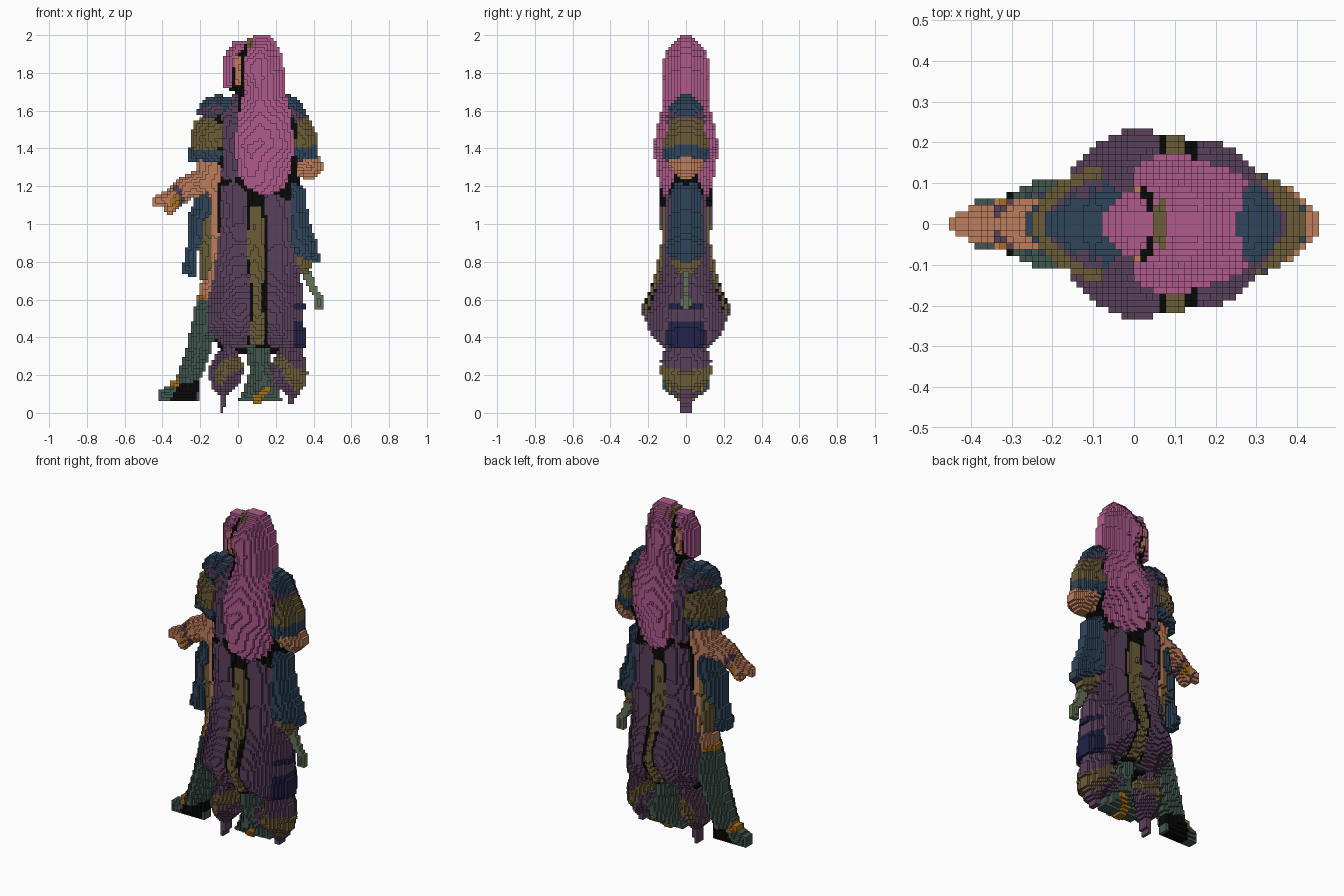
import bpy, bmesh, math
from mathutils import Vector
from mathutils.geometry import intersect_point_line

if "Cube" in bpy.data.objects:
    bpy.data.objects.remove(bpy.data.objects["Cube"])

S = 1 / 64          # voxel size


def material(name, rgb):
    m = bpy.data.materials.new(name)
    m.use_nodes = True
    m.diffuse_color = (*rgb, 1)
    m.node_tree.nodes["Principled BSDF"].inputs["Base Color"].default_value = (*rgb, 1)
    return m


pink = material("rose pink", (.43, .105, .26))
purple = material("dark plum", (.10, .053, .105))
gold = material("dull gold", (.152, .11, .042))
blue = material("slate blue", (.028, .06, .105))
teal = material("grey teal", (.055, .092, .08))
skin = material("tan skin", (.52, .21, .11))
black = material("near black", (.003, .003, .003))
navy = material("navy", (.016, .017, .065))
orange = material("amber", (.39, .16, .008))
sage = material("sage", (.13, .17, .10))

cells = {}          # (column, row) -> (part name, distance to the part's edge)
parts = {}          # part name -> (material, fullness)


def inside(x, z, pts):
    hit = False
    for (x0, z0), (x1, z1) in zip(pts, pts[1:] + pts[:1]):
        if (z0 > z) != (z1 > z) and x < (x1 - x0) * (z - z0) / (z1 - z0) + x0:
            hit = not hit
    return hit


def edge_distance(x, z, pts):
    p, best = Vector((x, z, 0)), 9
    for a, b in zip(pts, pts[1:] + pts[:1]):
        a, b = Vector((*a, 0)), Vector((*b, 0))
        q, t = intersect_point_line(p, a, b)
        q = a + (b - a) * min(1, max(0, t))
        best = min(best, (p - q).length)
    return best


def part(name, mat, pts, full=1.0):
    """Rasterise a front outline; later parts replace earlier ones."""
    parts[name] = (mat, full)
    xs, zs = [p[0] for p in pts], [p[1] for p in pts]
    for i in range(math.floor(min(xs) / S), math.ceil(max(xs) / S)):
        for k in range(max(0, math.floor(min(zs) / S)), math.ceil(max(zs) / S)):
            x, z = (i + .5) * S, (k + .5) * S
            if inside(x, z, pts):
                cells[i, k] = (name, edge_distance(x, z, pts))


# Dark lining that shows in the seams
part("lining", black, [(-.15, 1.62), (.02, 1.7), (.27, 1.66), (.33, 1.58), (.33, 1.2), (.34, 1.0), (.32, .75),
                       (.34, .36), (.3, .31), (-.08, .31), (-.13, .4), (-.14, .7), (-.17, 1.0), (-.12, 1.3)], .95)
part("hood_lining", black, [(-.04, 1.7), (.06, 1.68), (.08, 1.98), (.02, 1.97), (-.03, 1.88)], .9)

# Far leg, boot and hanging cloths
part("cloak_right", blue, [(-.2, 1.2), (-.14, 1.2), (-.15, .92), (-.21, .88), (-.22, .72), (-.3, .73),
                           (-.27, .9), (-.26, 1.05)], 1.3)
part("cloak_trim", gold, [(-.18, 1.02), (-.14, 1.05), (-.15, .7), (-.2, .7), (-.2, .85)], 1.1)
part("thigh", skin, [(-.15, 1.18), (-.11, 1.2), (-.1, .9), (-.13, .6), (-.21, .6), (-.2, .68), (-.15, .72),
                     (-.14, .9)])
part("boot_right", teal, [(-.22, .6), (-.14, .6), (-.13, .38), (-.16, .27), (-.2, .17), (-.2, .07), (-.42, .065),
                          (-.43, .11), (-.33, .17), (-.28, .32), (-.25, .45)], .9)
part("boot_cuff", orange, [(-.22, .63), (-.14, .61), (-.14, .585), (-.22, .595)])
part("boot_heel", black, [(-.32, .15), (-.2, .17), (-.22, .065), (-.36, .065)], .8)
part("boot_buckle", orange, [(-.36, .17), (-.32, .18), (-.31, .14), (-.35, .14)])

# Near cloak and sheath
part("sheath", sage, [(.33, .77), (.38, .76), (.42, .66), (.46, .6), (.46, .55), (.4, .55), (.4, .62),
                      (.35, .7)], .4)
part("cloak_left", blue, [(.28, 1.22), (.35, 1.2), (.38, 1.0), (.42, .9), (.44, .8), (.38, .79), (.29, .82),
                          (.28, 1.0)], 1.35)
part("cloak_hem", gold, [(.29, .83), (.4, .81), (.37, .74), (.33, .73)], 1.2)

# Skirt lobes and centre panel
part("skirt_right", purple, [(0, 1.22), (.04, 1.17), (.05, 1.05), (.04, .85), (.07, .6), (.05, .35), (-.08, .35),
                             (-.15, .44), (-.16, .58), (-.13, .72), (-.1, .95), (-.09, 1.2)], 1.12)
part("skirt_left", purple, [(.14, 1.16), (.2, 1.16), (.28, 1.12), (.28, .92), (.33, .75), (.35, .55), (.35, .35),
                            (.22, .34), (.15, .36), (.15, .6), (.16, .9)], 1.12)
part("skirt_panel", gold, [(.06, 1.09), (.13, 1.09), (.14, .9), (.13, .6), (.14, .36), (.06, .36), (.08, .6),
                           (.05, .85)], 1.08)
for n, (z, tall) in enumerate(((.34, .14), (.54, .04))):
    part("skirt_band_%d" % n, navy, [(.3, z), (.36, z), (.35, z + tall), (.29, z + tall)], 1.1)

# Near boot and the two leaf shaped hems
part("boot_left", teal, [(.04, .36), (.17, .34), (.17, .22), (.22, .12), (.23, .06), (0, .06), (.03, .13),
                         (.06, .22)])
part("boot_strap", orange, [(.08, .09), (.12, .11), (.16, .15), (.17, .12), (.13, .08), (.12, .05), (.08, .05)])
part("hem_right", purple, [(-.16, .22), (-.11, .32), (-.02, .36), (.04, .24), (0, .14), (-.06, .09), (-.07, .03),
                           (-.085, 0), (-.102, 0), (-.09, .07), (-.14, .14)])
part("hem_right_fold", gold, [(-.13, .2), (-.08, .28), (.01, .3), (.03, .24), (-.06, .2), (-.09, .13)], 1.05)
part("hem_left", purple, [(.16, .24), (.22, .34), (.34, .34), (.36, .26), (.36, .17), (.32, .1), (.28, .04),
                          (.26, .04), (.27, .09), (.2, .14)])
part("hem_left_fold", gold, [(.18, .26), (.23, .31), (.3, .24), (.37, .22), (.36, .15), (.31, .11), (.25, .19),
                             (.22, .24)], 1.05)

# Chest, shoulders, sleeves and arms
part("chest", purple, [(-.1, 1.62), (0, 1.7), (.02, 1.3), (-.02, 1.22), (-.09, 1.25), (-.07, 1.45)], 1.1)
part("shoulder_right", blue, [(-.23, 1.59), (-.18, 1.66), (-.1, 1.69), (-.02, 1.66), (-.06, 1.6),
                              (-.14, 1.55)], 1.4)
part("shoulder_right_trim", purple, [(-.2, 1.61), (-.12, 1.64), (-.06, 1.61), (-.13, 1.57), (-.21, 1.58)], 1.4)
part("sleeve_right", gold, [(-.23, 1.55), (-.14, 1.57), (-.08, 1.52), (-.08, 1.4), (-.24, 1.39), (-.25, 1.48)], 1.3)
part("sleeve_cuff_right", blue, [(-.27, 1.4), (-.08, 1.39), (-.09, 1.33), (-.26, 1.33)], 1.3)
part("forearm_right", skin, [(-.21, 1.34), (-.1, 1.32), (-.09, 1.22), (-.16, 1.17), (-.23, 1.14), (-.3, 1.1),
                             (-.35, 1.05), (-.39, 1.06), (-.39, 1.09), (-.46, 1.1), (-.46, 1.13), (-.38, 1.18),
                             (-.3, 1.25), (-.22, 1.29)])
part("bracelet", purple, [(-.34, 1.2), (-.31, 1.2), (-.28, 1.11), (-.32, 1.09)])
part("bracelet_gem", orange, [(-.37, 1.13), (-.32, 1.15), (-.31, 1.1), (-.35, 1.09)])
part("shoulder_left", blue, [(.25, 1.69), (.31, 1.67), (.36, 1.6), (.37, 1.55), (.32, 1.56), (.26, 1.62)], 1.5)
part("shoulder_left_trim", purple, [(.27, 1.62), (.33, 1.58), (.37, 1.58), (.37, 1.54), (.3, 1.53)], 1.45)
part("sleeve_left", gold, [(.31, 1.55), (.37, 1.56), (.41, 1.5), (.43, 1.4), (.3, 1.37)], 1.35)
part("sleeve_cuff_left", blue, [(.3, 1.4), (.42, 1.42), (.42, 1.35), (.31, 1.32)], 1.4)
part("forearm_left", skin, [(.31, 1.33), (.42, 1.35), (.44, 1.37), (.45, 1.28), (.4, 1.23), (.32, 1.25)], 1.3)

# Face and hair
part("face", skin, [(-.02, 1.88), (.02, 1.9), (.02, 1.77), (0, 1.72), (-.02, 1.75)])
part("hair_lock", pink, [(.05, 1.97), (-.02, 1.97), (-.07, 1.9), (-.085, 1.8), (-.07, 1.72), (-.03, 1.71),
                         (-.02, 1.88), (.03, 1.93)], 1.15)
part("hair", pink, [(.09, 2.0), (.17, 2.0), (.2, 1.96), (.235, 1.88), (.25, 1.78), (.25, 1.7), (.28, 1.58),
                    (.295, 1.45), (.285, 1.3), (.25, 1.2), (.2, 1.165), (.12, 1.16), (.05, 1.19), (0, 1.27),
                    (-.015, 1.42), (0, 1.55), (.03, 1.7), (.03, 1.85), (.06, 1.97)], 1.05)
part("hair_ornament", gold, [(.04, 1.99), (.08, 1.99), (.08, 1.94), (.04, 1.94)])

# Depth: swell with distance from the silhouette, dip towards part edges
SWELL = [(0, .3), (.1, .42), (.25, .5), (.36, .5), (.52, .48), (.7, .36), (.9, .24), (1.1, .26), (1.2, .29),
         (1.4, .3), (1.7, .32), (2.01, .35)]


def swell(z):
    for (a, u), (b, v) in zip(SWELL, SWELL[1:]):
        if z <= b:
            return u + (v - u) * (z - a) / (b - a)


NEIGHBOURS = ((1, 0), (-1, 0), (0, 1), (0, -1))
rim = {(i + a, k + b) for i, k in cells for a, b in NEIGHBOURS} - set(cells)
depth = {}
for (i, k), (name, d) in cells.items():
    ds = (math.sqrt(min((i - a) ** 2 + (k - b) ** 2 for a, b in rim)) - .5) * S
    h = swell((k + .5) * S) * math.sqrt(ds) * (.86 + .14 * min(1, d / .07))
    depth[i, k] = max(1, round(h * parts[name][1] / S)) * S


def build(name, mat):
    """Turn a part's cells into a stepped solid, keeping only exposed faces."""
    bm = bmesh.new()

    def quad(*pts):
        bm.faces.new([bm.verts.new(p) for p in pts])

    for i, k in [c for c in cells if cells[c][0] == name]:
        h = depth[i, k]
        x0, x1, z0, z1 = i * S, (i + 1) * S, k * S, (k + 1) * S
        quad((x0, -h, z0), (x1, -h, z0), (x1, -h, z1), (x0, -h, z1))
        quad((x1, h, z0), (x0, h, z0), (x0, h, z1), (x1, h, z1))
        sides = ((x1, z0, x1, z1), (x0, z1, x0, z0), (x1, z1, x0, z1), (x0, z0, x1, z0))
        for (a, b), (ax, az, bx, bz) in zip(NEIGHBOURS, sides):
            hn = depth.get((i + a, k + b), 0)
            if hn < h:
                for y0, y1 in ([(-h, h)] if hn == 0 else [(-h, -hn), (hn, h)]):
                    quad((ax, y0, az), (ax, y1, az), (bx, y1, bz), (bx, y0, bz))
    bmesh.ops.remove_doubles(bm, verts=bm.verts, dist=1e-5)
    mesh = bpy.data.meshes.new(name)
    bm.to_mesh(mesh)
    bm.free()
    mesh.materials.append(mat)
    bpy.context.collection.objects.link(bpy.data.objects.new(name, mesh))


for name, (mat, full) in parts.items():
    build(name, mat)
